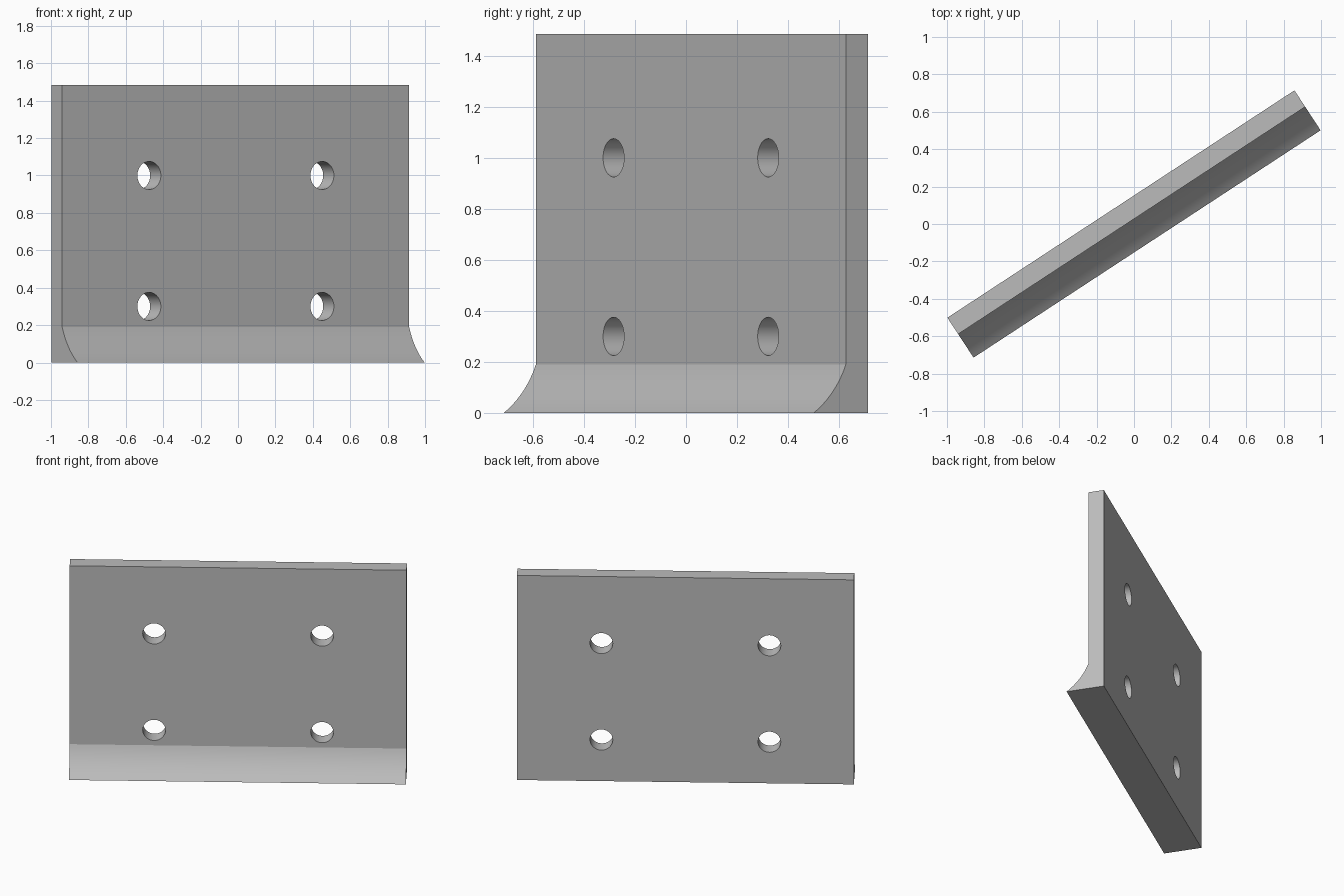
import bpy, bmesh, math
from mathutils import Matrix, Vector

old = bpy.data.objects.get("Cube")
if old:
    bpy.data.objects.remove(old, do_unlink=True)

LENGTH, HEIGHT = 2.218, 1.485
BACK, FACE, TOE = 0.1276, 0.0228, -0.1276
FOOT_H, SAG = 0.19, 0.018
HOLE_R, HOLE_U = 0.075, 0.553
TURN = Matrix.Rotation(math.atan2(1.215, 1.855), 4, 'Z')

grey = bpy.data.materials.new("plain grey")
grey.use_nodes = True
colour = (0.5, 0.5, 0.5, 1)
grey.diffuse_color = colour
grey.node_tree.nodes["Principled BSDF"].inputs["Base Color"].default_value = colour


def add_object(name, bm):
    bmesh.ops.recalc_face_normals(bm, faces=bm.faces)
    mesh = bpy.data.meshes.new(name)
    bm.to_mesh(mesh)
    bm.free()
    mesh.materials.append(grey)
    obj = bpy.data.objects.new(name, mesh)
    obj.matrix_world = TURN
    bpy.context.collection.objects.link(obj)
    return obj


def arc(a, b, sag, steps=12):
    """Points of a shallow circular arc from a to b, bulging to the right of travel."""
    chord = b - a
    half = chord.length / 2
    radius = (half * half + sag * sag) / (2 * sag)
    side = Vector((chord.y, -chord.x)).normalized()
    centre = (a + b) / 2 - side * (radius - sag)
    sweep = math.asin(half / radius)
    along = chord.normalized()
    angles = [sweep * (2 * i / steps - 1) for i in range(steps + 1)]
    return [centre + radius * (math.sin(t) * along + math.cos(t) * side) for t in angles]


# Plate with a flared, hollow-curved foot: side profile swept along the length
profile = [Vector((BACK, 0)), Vector((BACK, HEIGHT)), Vector((FACE, HEIGHT))]
profile += reversed(arc(Vector((TOE, 0)), Vector((FACE, FOOT_H)), SAG))
bm = bmesh.new()
end = bm.faces.new([bm.verts.new((-LENGTH / 2, p.x, p.y)) for p in profile])
swept = bmesh.ops.extrude_face_region(bm, geom=[end])["geom"]
bmesh.ops.translate(bm, vec=(LENGTH, 0, 0),
                    verts=[g for g in swept if isinstance(g, bmesh.types.BMVert)])
plate = add_object("flared_plate", bm)

# Four bolt holes straight through the plate
bm = bmesh.new()
for u in (-HOLE_U, HOLE_U):
    for z in (0.3, 1.0):
        place = Matrix.Translation((u, 0, z)) @ Matrix.Rotation(math.pi / 2, 4, 'X')
        bmesh.ops.create_cone(bm, cap_ends=True, segments=48, radius1=HOLE_R,
                              radius2=HOLE_R, depth=1, matrix=place)
cutter = add_object("bolt_hole_cutter", bm)
cutter.hide_render = True
cutter.hide_viewport = True

cut = plate.modifiers.new("bolt holes", 'BOOLEAN')
cut.operation = 'DIFFERENCE'
cut.solver = 'EXACT'
cut.object = cutter
bpy.context.view_layer.objects.active = plate
plate.select_set(True)
bpy.ops.object.modifier_apply(modifier=cut.name)
bpy.data.objects.remove(cutter, do_unlink=True)
bpy.ops.object.shade_smooth_by_angle(angle=math.radians(15))
